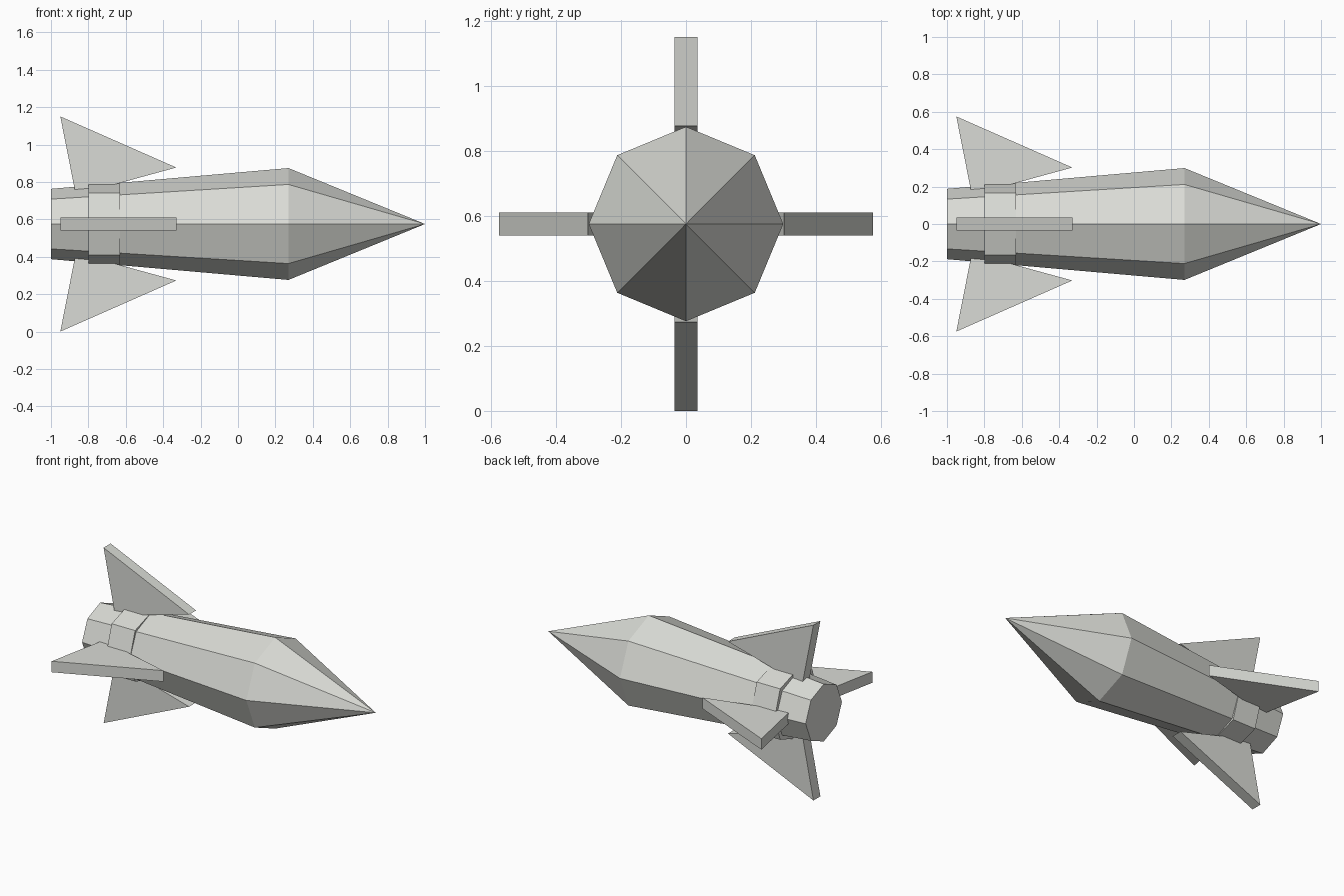
import bpy, bmesh, math
from mathutils import Matrix

if "Cube" in bpy.data.objects:
    bpy.data.objects.remove(bpy.data.objects["Cube"])

CZ = 0.575  # height of the rocket axis

paint = bpy.data.materials.new("light_grey")
paint.diffuse_color = (0.70, 0.71, 0.67, 1)
paint.use_nodes = True
paint.node_tree.nodes["Principled BSDF"].inputs["Base Color"].default_value = paint.diffuse_color


def finish(name, bm):
    bmesh.ops.recalc_face_normals(bm, faces=bm.faces)
    mesh = bpy.data.meshes.new(name)
    bm.to_mesh(mesh)
    bm.free()
    mesh.materials.append(paint)
    obj = bpy.data.objects.new(name, mesh)
    obj.location = (0, 0, CZ)
    bpy.context.collection.objects.link(obj)
    return obj


def octagon(bm, x, axial, diagonal):
    """Eight points around the x axis; even ones lie on the y and z axes."""
    pts = []
    for i in range(8):
        r, a = (axial, diagonal)[i % 2], i * math.pi / 4
        pts.append(bm.verts.new((x, r * math.sin(a), r * math.cos(a))))
    return pts


def bridge(bm, a, b):
    for i in range(8):
        j = (i + 1) % 8
        bm.faces.new((a[i], a[j], b[j], b[i]))


# Body: tapered octagonal hull with pointed nose
bm = bmesh.new()
tail = octagon(bm, -1.0, 0.188, 0.188)
shoulder = octagon(bm, 0.27, 0.299, 0.299)
tip = bm.verts.new((1.0, 0, 0))
bridge(bm, tail, shoulder)
bm.faces.new(tail)
for i in range(8):
    bm.faces.new((shoulder[i], shoulder[(i + 1) % 8], tip))
finish("rocket_body", bm)

# Collar: raised band, proudest on the diagonals
bm = bmesh.new()
back = octagon(bm, -0.80, 0.222, 0.236)
front = octagon(bm, -0.63, 0.222, 0.236)
bridge(bm, back, front)
bm.faces.new(back)
bm.faces.new(front)
finish("tail_collar", bm)

# Four swept triangular fins
for k, side in enumerate(("top", "left", "bottom", "right")):
    bm = bmesh.new()
    outline = [(-0.95, 0.575), (-0.33, 0.302), (-0.867, 0.155)]
    face = bm.faces.new([bm.verts.new((x, -0.036, r)) for x, r in outline])
    ext = bmesh.ops.extrude_face_region(bm, geom=[face])
    moved = [v for v in ext["geom"] if isinstance(v, bmesh.types.BMVert)]
    bmesh.ops.translate(bm, verts=moved, vec=(0, 0.072, 0))
    bm.transform(Matrix.Rotation(k * math.pi / 2, 4, "X"))
    finish("fin_" + side, bm)
